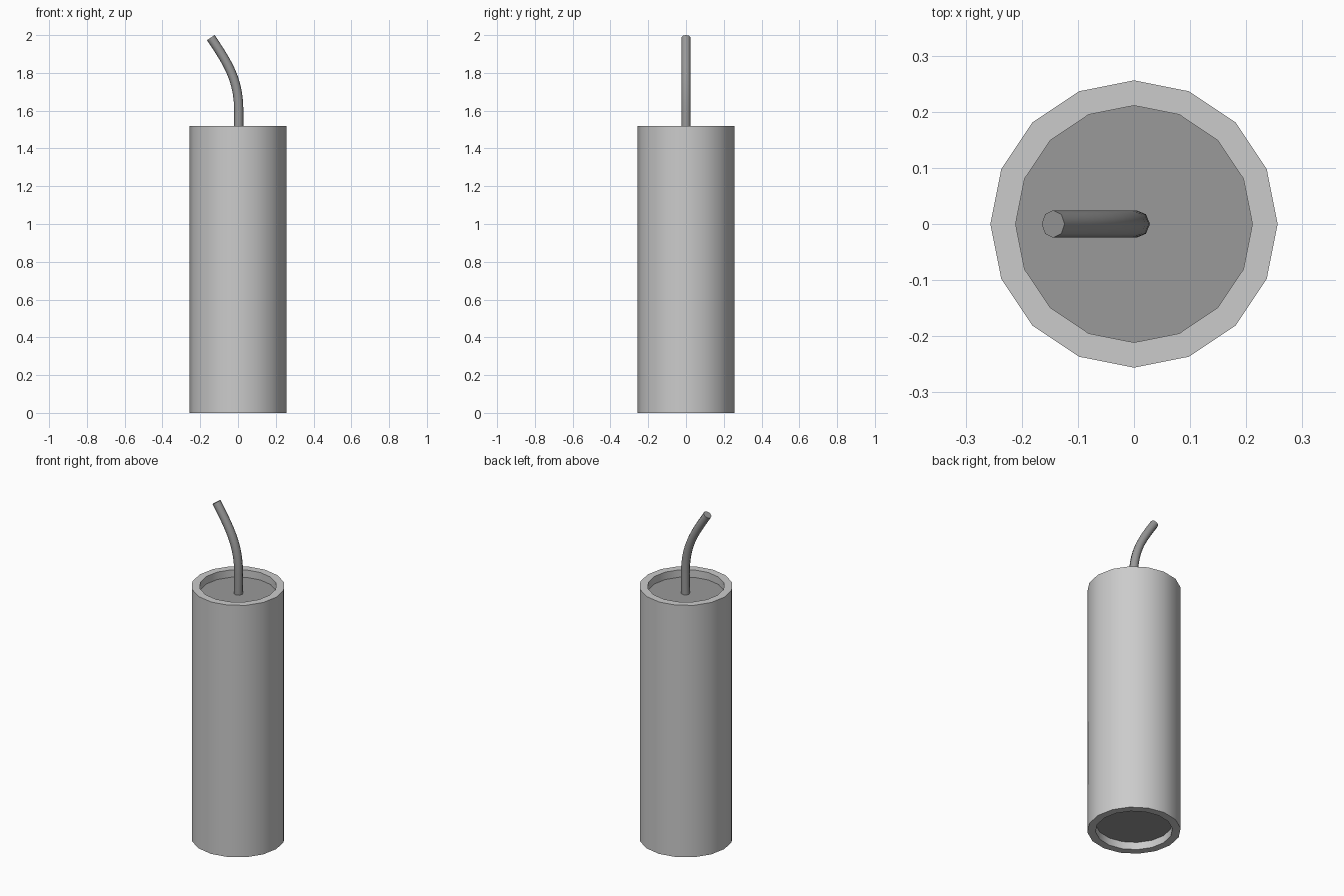
import bpy, bmesh, math
from mathutils import Vector

if "Cube" in bpy.data.objects:
    bpy.data.objects.remove(bpy.data.objects["Cube"])

R_OUT, R_IN, HEIGHT, RECESS = 0.256, 0.211, 1.52, 0.045
SIDES = 16


def grey(name, value):
    mat = bpy.data.materials.new(name)
    mat.diffuse_color = (value, value, value, 1)
    mat.use_nodes = True
    mat.node_tree.nodes["Principled BSDF"].inputs["Base Color"].default_value = mat.diffuse_color
    return mat


BODY, DARK = grey("body_grey", 0.51), grey("dark_grey", 0.32)


def loft(name, rings_data, sides, angle, side_mat, cap_mat):
    """Skin a list of (centre, u, v, radius) rings and cap both ends."""
    bm = bmesh.new()
    step = 2 * math.pi / sides
    rings = [[bm.verts.new(c + r * (math.cos(i * step) * u + math.sin(i * step) * v))
              for i in range(sides)] for c, u, v, r in rings_data]
    for a, b in zip(rings, rings[1:]):
        for i in range(sides):
            j = (i + 1) % sides
            bm.faces.new((a[i], a[j], b[j], b[i]))
    for cap in (rings[0][::-1], rings[-1]):
        bm.faces.new(cap).material_index = 1
    bmesh.ops.recalc_face_normals(bm, faces=bm.faces)
    mesh = bpy.data.meshes.new(name)
    mesh.materials.append(side_mat)
    mesh.materials.append(cap_mat)
    bm.to_mesh(mesh)
    bm.free()
    ob = bpy.data.objects.new(name, mesh)
    bpy.context.collection.objects.link(ob)
    bpy.ops.object.select_all(action='DESELECT')
    ob.select_set(True)
    bpy.context.view_layer.objects.active = ob
    bpy.ops.object.shade_smooth_by_angle(angle=math.radians(angle))


X, Y = Vector((1, 0, 0)), Vector((0, 1, 0))

# Tube body with a shallow, darker recessed floor at both ends
profile = [(R_IN, RECESS), (R_IN, 0), (R_OUT, 0),
           (R_OUT, HEIGHT), (R_IN, HEIGHT), (R_IN, HEIGHT - RECESS)]
loft("tube_body", [(Vector((0, 0, z)), X, Y, r) for r, z in profile], SIDES, 30, BODY, DARK)

# Bent fuse: straight stem, then a curve leaning to -x
p = [Vector(c) for c in ((0.004, 0, 1.6), (0.004, 0, 1.77), (-0.06, 0, 1.86), (-0.144, 0, 1.987))]
fuse = [(Vector((0.003, 0, HEIGHT - RECESS)), X, Y, 0.0245)]
STEPS = 10
for k in range(STEPS + 1):
    t = k / STEPS
    s = 1 - t
    pos = s**3 * p[0] + 3 * s*s*t * p[1] + 3 * s*t*t * p[2] + t**3 * p[3]
    tan = (s*s * (p[1] - p[0]) + 2 * s*t * (p[2] - p[1]) + t*t * (p[3] - p[2])).normalized()
    fuse.append((pos, Y.cross(tan), Y, 0.0245))
loft("fuse", fuse, 8, 50, DARK, DARK)
